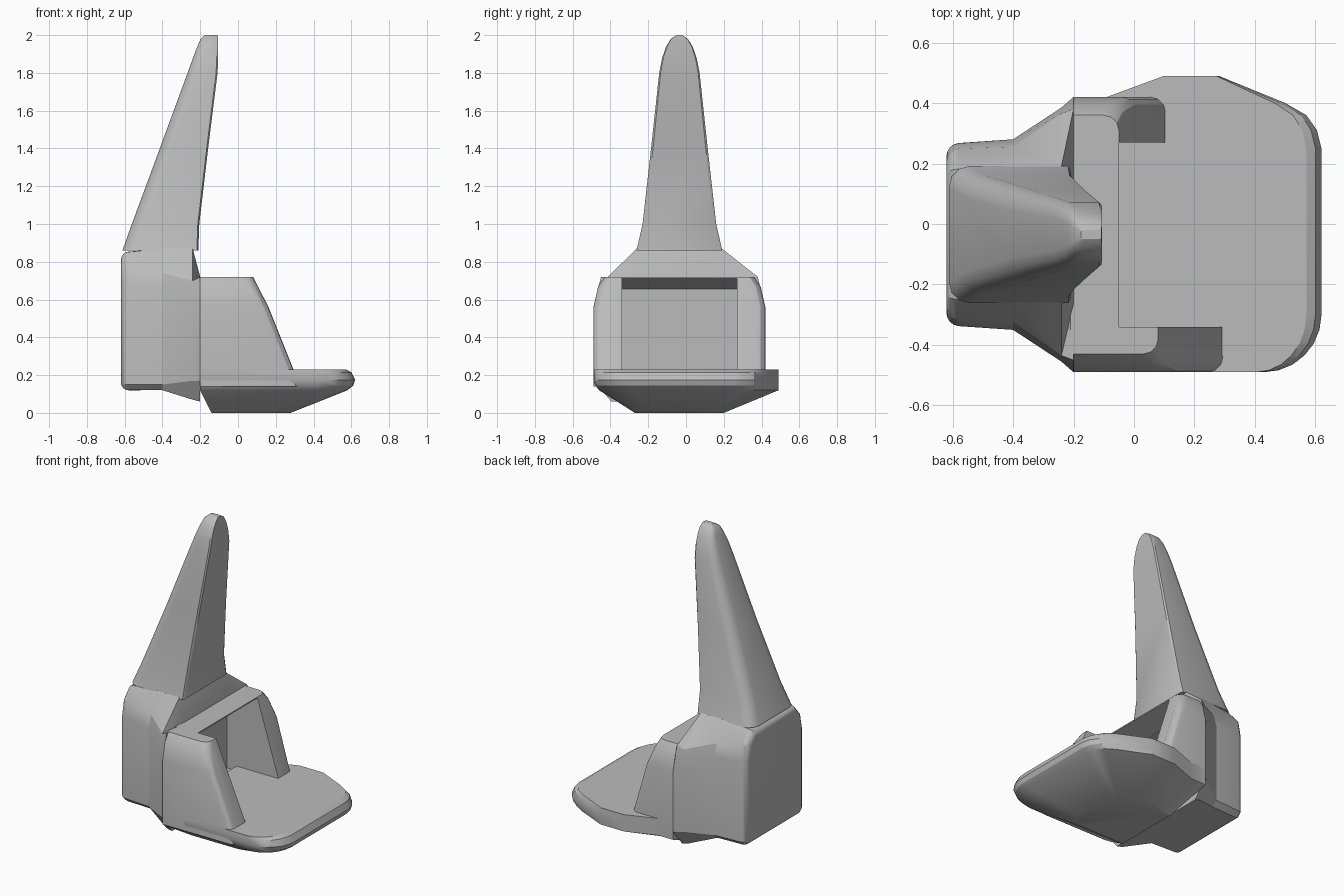
import bpy, bmesh
from math import radians, sin, cos, pi

cube = bpy.data.objects.get("Cube")
if cube:
    bpy.data.objects.remove(cube, do_unlink=True)

grey = bpy.data.materials.new("plain_grey")
grey.use_nodes = True
tone = (0.5, 0.5, 0.5, 1)
grey.diffuse_color = tone
grey.node_tree.nodes["Principled BSDF"].inputs["Base Color"].default_value = tone

MID = -0.035  # y of the body's plane of symmetry


def loft(name, rings, bevel_rule=None, width=0.04):
    """Skin a row of closed rings, cap both ends, optionally round some edges."""
    bm = bmesh.new()
    rows = [[bm.verts.new(p) for p in ring] for ring in rings]
    n = len(rows[0])
    for a, b in zip(rows, rows[1:]):
        for i in range(n):
            j = (i + 1) % n
            bm.faces.new((a[i], a[j], b[j], b[i]))
    bm.faces.new(rows[0])
    bm.faces.new(rows[-1])
    bmesh.ops.recalc_face_normals(bm, faces=bm.faces)
    if bevel_rule:
        edges = [e for e in bm.edges if bevel_rule(e)]
        bmesh.ops.bevel(bm, geom=edges, offset=width, segments=4, profile=0.5, affect='EDGES')
    mesh = bpy.data.meshes.new(name)
    bm.to_mesh(mesh)
    bm.free()
    obj = bpy.data.objects.new(name, mesh)
    bpy.context.collection.objects.link(obj)
    mesh.materials.append(grey)
    return obj


def smooth(obj, angle=25):
    bpy.ops.object.select_all(action='DESELECT')
    obj.select_set(True)
    bpy.context.view_layer.objects.active = obj
    bpy.ops.object.shade_smooth_by_angle(angle=radians(angle))


def slab(name, profile, y0, y1):
    """Extrude an x-z profile between two y positions."""
    return loft(name, [[(x, y, z) for x, z in profile] for y in (y0, y1)])


# Base tray: rounded at the front corner, tapering to a small flat underside
arc = [(0.43 + 0.19 * sin(t * pi / 12), -0.30 - 0.19 * cos(t * pi / 12)) for t in range(7)]
outline = [(-0.2, -0.49)] + arc + [(0.62, 0.25), (0.605, 0.31), (0.57, 0.36), (0.5, 0.4),
                                   (0.28, 0.49), (0.1, 0.49), (-0.09, 0.42), (-0.2, 0.42)]


def tray_ring(z, dx, dy):
    return [(x - dx * max(0, x - 0.2) / 0.42, y + (dy if y < -0.1 else 0), z) for x, y in outline]


underside = [(-0.14 + (x + 0.2) * 0.51, MID + y * 0.48, 0) for x, y in outline]
tray = loft("base_tray", [tray_ring(0.23, 0.05, 0), tray_ring(0.215, 0.02, 0),
                          tray_ring(0.175, 0, 0), tray_ring(0.145, 0.01, 0.01),
                          tray_ring(0.12, 0.04, 0.03), underside])
smooth(tray)

# Housing: half sections of (half width, z) along x
sections = [
    (-0.62, [(0.27, 0.12), (0.3, 0.15), (0.3, 0.68), (0.28, 0.78), (0.215, 0.85)]),
    (-0.4, [(0.28, 0.12), (0.315, 0.15), (0.315, 0.66), (0.29, 0.74), (0.225, 0.87)]),
    (-0.24, [(0.36, 0.07), (0.42, 0.17), (0.42, 0.56), (0.4, 0.7), (0.225, 0.87)]),
    (-0.2, [(0.36, 0.06), (0.455, 0.17), (0.455, 0.56), (0.415, 0.72), (0.23, 0.72)]),
]
housing = loft("housing",
               [[(x, MID + w, z) for w, z in half] + [(x, MID - w, z) for w, z in reversed(half)]
                for x, half in sections],
               lambda e: all(v.co.x < -0.61 for v in e.verts))

# Recess in the front of the housing, behind the opening
cutter = slab("recess_cutter", [(-0.27, 0.2), (-0.1, 0.2), (-0.1, 0.69), (-0.27, 0.655)], -0.34, 0.27)
cutter.hide_render = True
cutter.hide_viewport = True
cut = housing.modifiers.new("recess", 'BOOLEAN')
cut.object = cutter
cut.operation = 'DIFFERENCE'
cut.solver = 'EXACT'
smooth(housing)


# Side arms with sloping front ends and rounded outer corners
def arm(name, inner, outer, x_top, x_foot):
    s = 1 if outer > inner else -1
    half = [(inner, 0.14), (outer, 0.14), (outer, 0.56), (outer - s * 0.025, 0.67),
            (outer - s * 0.06, 0.72), (inner, 0.72)]
    slope = (x_foot - x_top) / 0.49

    def ring(back, pull):
        return [(x_top + (0.72 - max(z, 0.23)) * slope - back,
                 y if y == inner else y - s * pull, z) for y, z in half]
    rear = [(-0.2, y, z) for y, z in half]
    rounded = [ring(0.05 * (1 - sin(t)), 0.05 * (1 - cos(t))) for t in (0, pi / 6, pi / 3, pi / 2)]
    smooth(loft(name, [rear] + rounded))


arm("right_arm", -0.34, -0.49, 0.08, 0.33)
arm("left_arm", 0.27, 0.42, -0.05, 0.13)

# Beam joining the arms above the opening
slab("cross_beam", [(-0.21, 0.72), (-0.05, 0.72), (-0.05, 0.712), (-0.27, 0.655)], -0.35, 0.28)

# Tall fin: (z, back x, front x, half width) from foot to tip
levels = [(0.86, -0.612, -0.21, 0.227), (1.0, -0.562, -0.205, 0.195), (1.4, -0.414, -0.158, 0.15),
          (1.8, -0.267, -0.108, 0.107), (1.88, -0.238, -0.105, 0.091), (1.94, -0.215, -0.105, 0.07),
          (1.98, -0.198, -0.105, 0.045), (2.0, -0.175, -0.108, 0.015)]


def fin_ring(z, back, front, w):
    r = min(0.07, w * 0.5)
    half = [(front - 0.008, w)]
    half += [(back + r * (1 - sin(t)), w - r * (1 - cos(t))) for t in (0, pi / 6, pi / 3, pi / 2)]
    half = [(front, w * 0.93)] + half
    return [(x, MID + y, z) for x, y in half] + [(x, MID - y, z) for x, y in reversed(half)]


smooth(loft("fin", [fin_ring(*level) for level in levels]), 30)
